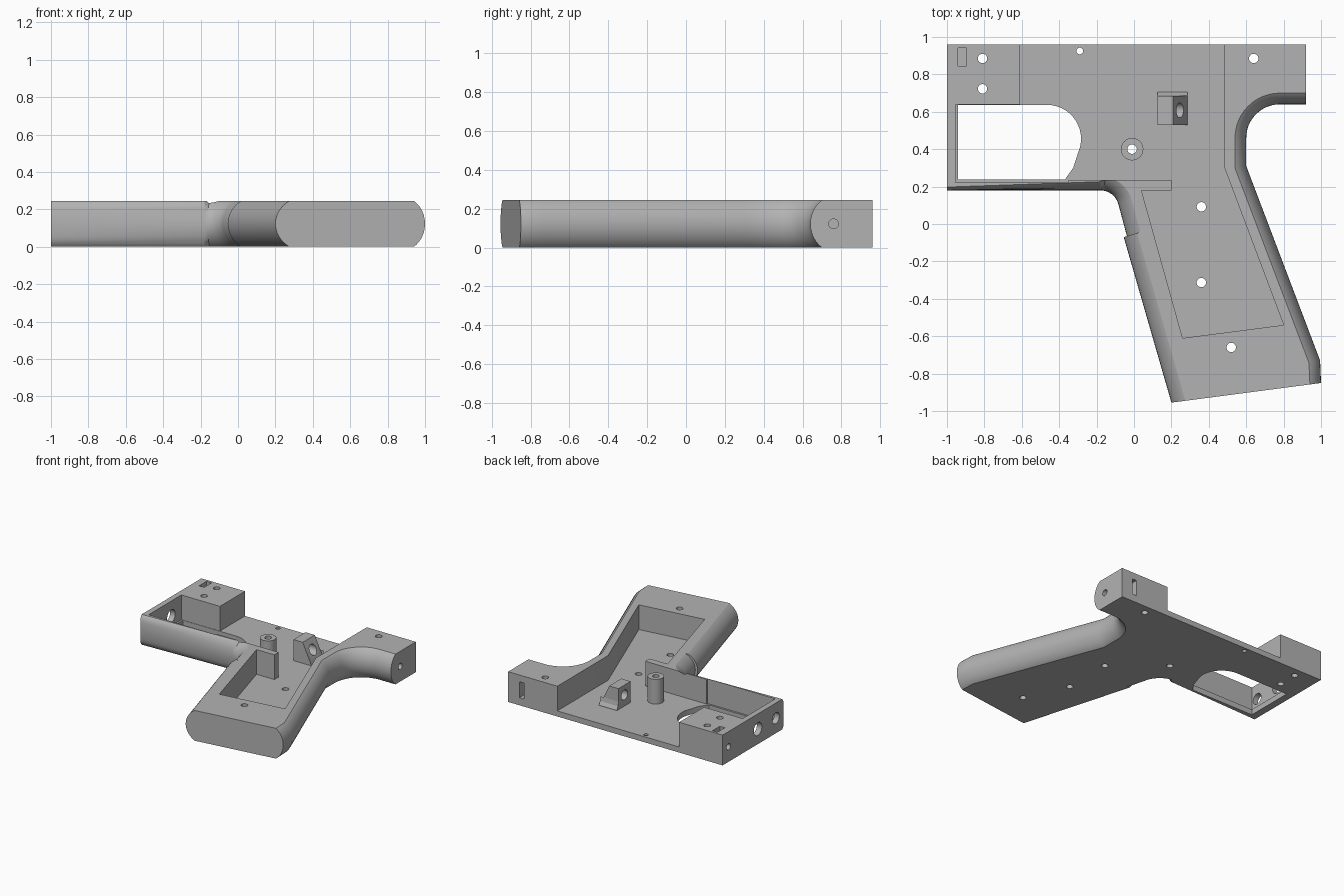
import bpy, bmesh, math
from mathutils import Vector, Matrix

cube = bpy.data.objects.get("Cube")
if cube:
    bpy.data.objects.remove(cube, do_unlink=True)

H = 0.245        # body height
FLOOR = 0.045    # floor thickness

grey = bpy.data.materials.new("grey plastic")
grey.use_nodes = True
grey.diffuse_color = (0.45, 0.45, 0.45, 1)
grey.node_tree.nodes["Principled BSDF"].inputs["Base Color"].default_value = (0.45, 0.45, 0.45, 1)


def make(name, bm):
    bmesh.ops.recalc_face_normals(bm, faces=bm.faces)
    me = bpy.data.meshes.new(name)
    bm.to_mesh(me)
    bm.free()
    me.materials.append(grey)
    ob = bpy.data.objects.new(name, me)
    bpy.context.collection.objects.link(ob)
    return ob


def loft(name, rings):
    """Closed solid through matching rings of points."""
    bm = bmesh.new()
    vs = [[bm.verts.new(p) for p in ring] for ring in rings]
    n = len(vs[0])
    for a, b in zip(vs, vs[1:]):
        for i in range(n):
            j = (i + 1) % n
            bm.faces.new((a[i], a[j], b[j], b[i]))
    bm.faces.new(vs[0][::-1])
    bm.faces.new(vs[-1])
    return make(name, bm)


def prism(name, pts, z0, z1):
    return loft(name, [[(x, y, z) for x, y in pts] for z in (z0, z1)])


def box(name, x0, x1, y0, y1, z0, z1):
    return prism(name, [(x0, y0), (x1, y0), (x1, y1), (x0, y1)], z0, z1)


def rod(name, centre, r, length, axis="Z"):
    bm = bmesh.new()
    bmesh.ops.create_cone(bm, cap_ends=True, segments=32, radius1=r, radius2=r, depth=length)
    rot = {"Z": Matrix(), "X": Matrix.Rotation(math.pi / 2, 4, "Y")}[axis]
    bmesh.ops.transform(bm, matrix=Matrix.Translation(centre) @ rot, verts=bm.verts)
    return make(name, bm)


def cut(target, cutter):
    cutter.hide_render = True
    mod = target.modifiers.new("cut", "BOOLEAN")
    mod.operation = "DIFFERENCE"
    mod.solver = "EXACT"
    mod.object = cutter
    bpy.context.view_layer.objects.active = target
    bpy.ops.object.modifier_apply(modifier=mod.name)
    bpy.data.objects.remove(cutter, do_unlink=True)


def arc(cx, cy, r, a0, a1, n):
    angles = [math.radians(a0 + (a1 - a0) * i / n) for i in range(n + 1)]
    return [(cx + r * math.cos(a), cy + r * math.sin(a)) for a in angles]


# Outer outline, each point tagged with the rounding of the edge after it
outline = [((-1, 0.96), "flat"), ((-1, 0.18), "guard")]
outline += [(p, "front") for p in arc(-0.18, 0.08, 0.1, 90, 15, 8)]
outline += [((-0.038, -0.065), "flat"), ((-0.055, -0.07), "front"),
            ((0.2, -0.955), "flat"), ((1, -0.85), "back"), ((0.995, -0.73), "back")]
outline += [((0.6, 0.31), "back")]
outline += [(p, "back") for p in arc(0.78, 0.46, 0.18, 180, 90, 12)]
outline += [((0.92, 0.64), "flat"), ((0.92, 0.96), "flat")]


def inset(kind, z):
    t = abs(z / H * 2 - 1)
    radius = 1.18
    bulge = (radius - math.sqrt(radius ** 2 - t * t)) / (radius - math.sqrt(radius ** 2 - 1))
    return {"flat": 0, "guard": max(0, bulge - 0.5) * 0.035,
            "front": 0.075 * bulge, "back": 0.06 * bulge}[kind]


def ring(z):
    pts = []
    for i, (p, kind) in enumerate(outline):
        prev, prev_kind = outline[i - 1]
        nxt = outline[(i + 1) % len(outline)][0]
        p, e1 = Vector(p), (Vector(p) - Vector(prev)).normalized()
        e2 = (Vector(nxt) - p).normalized()
        n1, n2 = Vector((e1.y, -e1.x)), Vector((e2.y, -e2.x))
        d1, d2 = inset(prev_kind, z), inset(kind, z)
        det = n1.x * n2.y - n1.y * n2.x
        if abs(det) < 0.3:
            mid = (n1 + n2).normalized()
            v = -mid * (d1 + d2) / 2
        else:
            v = Vector(((-d1 * n2.y + d2 * n1.y) / det, (-d2 * n1.x + d1 * n2.x) / det))
        pts.append((p.x + v.x, p.y + v.y, z))
    return pts


# Body shell with rounded grip
steps = 16
body = loft("grip_frame", [ring(H * (1 - math.cos(math.pi * i / steps)) / 2) for i in range(steps + 1)])

# Inner pocket, leaving the floor, end blocks and grip walls
pocket = [(-0.61, 1.1), (-0.61, 0.64), (-0.955, 0.64), (-0.955, 0.222), (-0.35, 0.222),
          (-0.35, 0.235), (0.2, 0.235), (0.2, 0.18), (0.04, 0.18), (0.26, -0.61),
          (0.8, -0.54), (0.48, 0.31), (0.48, 1.1)]
cut(body, prism("pocket_cutter", pocket, FLOOR, 0.5))

# Finger opening through the floor
opening = [(-0.94, 0.637), (-0.94, 0.237), (-0.37, 0.237), (-0.325, 0.3)]
opening += arc(-0.465, 0.455, 0.182, -25, 90, 14)
cut(body, prism("opening_cutter", opening, -0.1, 0.15))

# Screw holes
for x, y, r in [(-0.81, 0.885, 0.025), (-0.81, 0.723, 0.025), (-0.29, 0.925, 0.018),
                (0.64, 0.885, 0.025), (0.36, 0.092, 0.025), (0.36, -0.313, 0.025),
                (0.52, -0.66, 0.025), (-0.01, 0.4, 0.025)]:
    cut(body, rod("hole_cutter", (x, y, H / 2), r, 1))

# Holes in the end faces
for x, y, r, length in [(-1, 0.885, 0.025, 0.2), (-1, 0.51, 0.052, 0.2),
                        (-1, 0.28, 0.045, 0.2), (0.92, 0.76, 0.025, 0.3)]:
    cut(body, rod("end_hole_cutter", (x, y, H / 2), r, length, "X"))

# Nut slots
cut(body, box("slot_cutter", -0.94, -0.895, 0.845, 0.94, 0.06, 0.4))
cut(body, box("slot_cutter", 0.78, 0.82, 0.86, 1.1, 0.06, 0.19))

# Pivot post
post = rod("pivot_post", (-0.01, 0.4, (H + 0.03) / 2), 0.06, H - 0.03)
cut(post, rod("post_hole_cutter", (-0.01, 0.4, H / 2), 0.025, 1))

# Sloped bracket with a cross hole
profile = [(0.125, 0.03), (0.285, 0.03), (0.285, 0.05), (0.208, 0.215), (0.125, 0.215)]
bracket = loft("sloped_bracket", [[(x, y, z) for x, z in profile] for y in (0.53, 0.685)])
cut(bracket, rod("bracket_hole_cutter", (0.2, 0.608, 0.135), 0.04, 0.5, "X"))
foot = [(0.685, 0.03), (0.705, 0.03), (0.705, 0.05), (0.691, 0.075), (0.685, 0.11)]
loft("bracket_foot", [[(x, y, z) for y, z in foot] for x in (0.125, 0.285)])

# Smooth the rounded surfaces, keep edges crisp
bpy.ops.object.select_all(action="DESELECT")
for ob in (body, post, bracket):
    ob.select_set(True)
bpy.context.view_layer.objects.active = body
bpy.ops.object.shade_smooth_by_angle(angle=math.radians(30))
